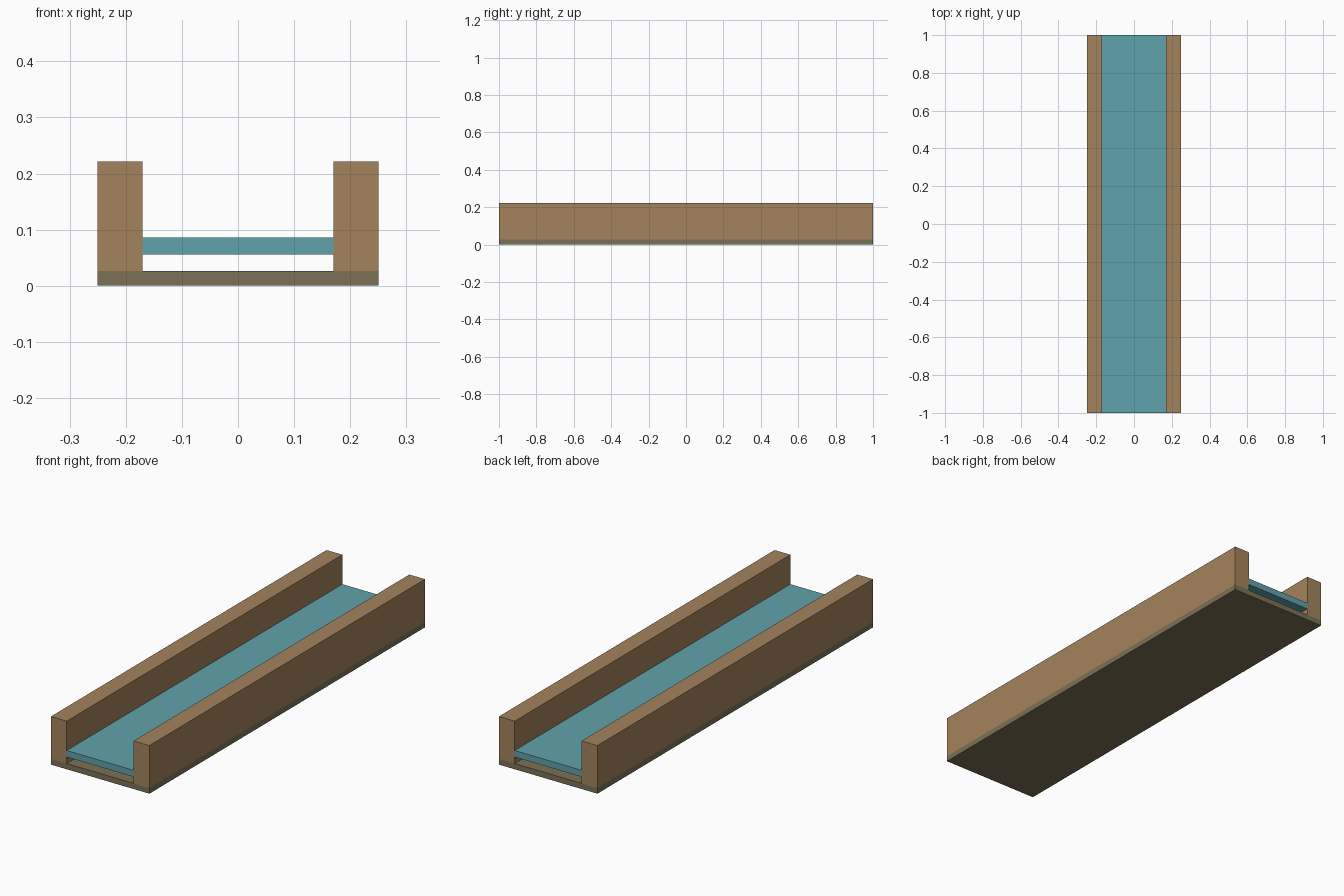
import bpy

cube = bpy.data.objects.get("Cube")
if cube:
    bpy.data.objects.remove(cube, do_unlink=True)


def material(name, rgb):
    mat = bpy.data.materials.new(name)
    mat.use_nodes = True
    color = (*rgb, 1.0)
    mat.diffuse_color = color
    mat.node_tree.nodes["Principled BSDF"].inputs["Base Color"].default_value = color
    return mat


def box(name, low, high, mat):
    center = [(a + b) / 2 for a, b in zip(low, high)]
    bpy.ops.mesh.primitive_cube_add(size=1, location=center)
    obj = bpy.context.object
    obj.name = name
    obj.scale = [b - a for a, b in zip(low, high)]
    bpy.ops.object.transform_apply(location=False, rotation=False, scale=True)
    obj.data.materials.append(mat)
    return obj


wood = material("light wood", (0.37, 0.23, 0.107))
dark_wood = material("weathered wood", (0.20, 0.165, 0.093))
water = material("water blue", (0.117, 0.36, 0.41))

HALF_WIDTH, INNER, HALF_LENGTH = 0.25, 0.17, 1.0
FLOOR_TOP, WALL_TOP = 0.026, 0.221

# Trough floor
box("floor_plank", (-HALF_WIDTH, -HALF_LENGTH, 0),
    (HALF_WIDTH, HALF_LENGTH, FLOOR_TOP), dark_wood)

# Side walls standing on the floor
for name, x in (("right_wall", -HALF_WIDTH), ("left_wall", INNER)):
    box(name, (x, -HALF_LENGTH, FLOOR_TOP),
        (x + HALF_WIDTH - INNER, HALF_LENGTH, WALL_TOP), wood)

# Water sheet held between the walls, with a gap beneath it
box("water_sheet", (-INNER, -HALF_LENGTH, 0.056),
    (INNER, HALF_LENGTH, 0.086), water)
